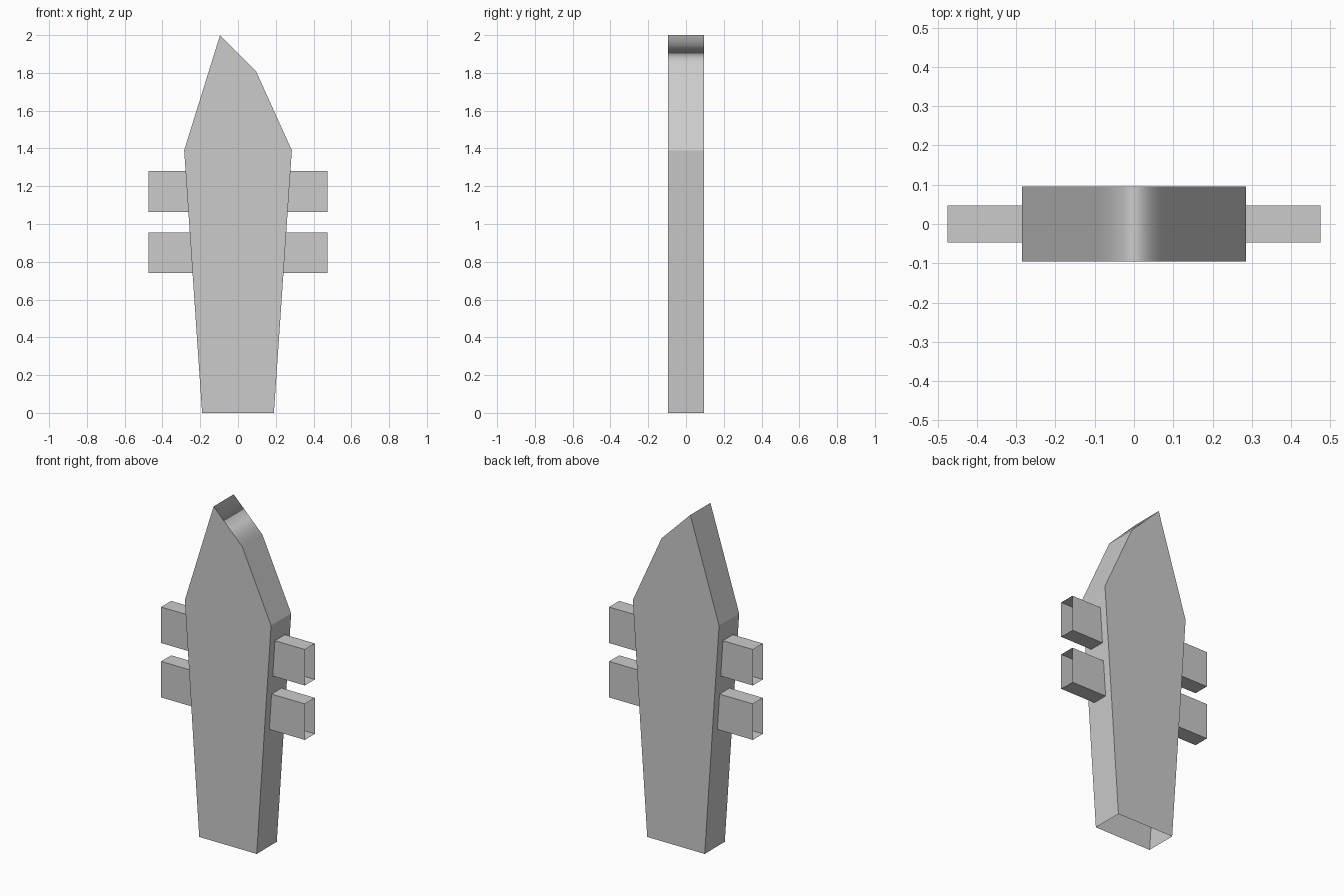
import bpy, bmesh

if "Cube" in bpy.data.objects:
    bpy.data.objects.remove(bpy.data.objects["Cube"])

HALF_DEPTH = 0.095


def make_object(name, bm):
    mesh = bpy.data.meshes.new(name)
    bm.to_mesh(mesh)
    bm.free()
    obj = bpy.data.objects.new(name, mesh)
    bpy.context.collection.objects.link(obj)
    return obj


# Picket board: crooked pointed outline given depth, open underneath
profile = [(-0.19, 0), (0.19, 0), (0.285, 1.39), (0.095, 1.81), (-0.095, 2.0), (-0.285, 1.39)]
bm = bmesh.new()
front = [bm.verts.new((x, -HALF_DEPTH, z)) for x, z in profile]
back = [bm.verts.new((x, HALF_DEPTH, z)) for x, z in profile]
bm.faces.new(front)
bm.faces.new(back[::-1])
count = len(profile)
for i in range(1, count):
    j = (i + 1) % count
    bm.faces.new((front[i], back[i], back[j], front[j]))

# Only the two edges across the tip are shaded softly
for face in bm.faces:
    face.smooth = True
soft = [bm.edges.get((front[i], back[i])) for i in (3, 4)]
for edge in bm.edges:
    edge.smooth = edge in soft
board = make_object("picket_board", bm)
weighted = board.modifiers.new("Weighted Normal", 'WEIGHTED_NORMAL')
weighted.weight = 100
weighted.keep_sharp = True


# Horizontal rails: rectangular tubes through the board with open ends
def make_rail(name, z):
    bm = bmesh.new()
    bmesh.ops.create_cube(bm, size=1)
    ends = [f for f in bm.faces if abs(f.normal.x) > 0.9]
    bmesh.ops.delete(bm, geom=ends, context='FACES_ONLY')
    bmesh.ops.scale(bm, vec=(0.95, 0.095, 0.215), verts=bm.verts)
    bmesh.ops.translate(bm, vec=(0, 0, z), verts=bm.verts)
    return make_object(name, bm)


make_rail("lower_rail", 0.847)
make_rail("upper_rail", 1.172)
